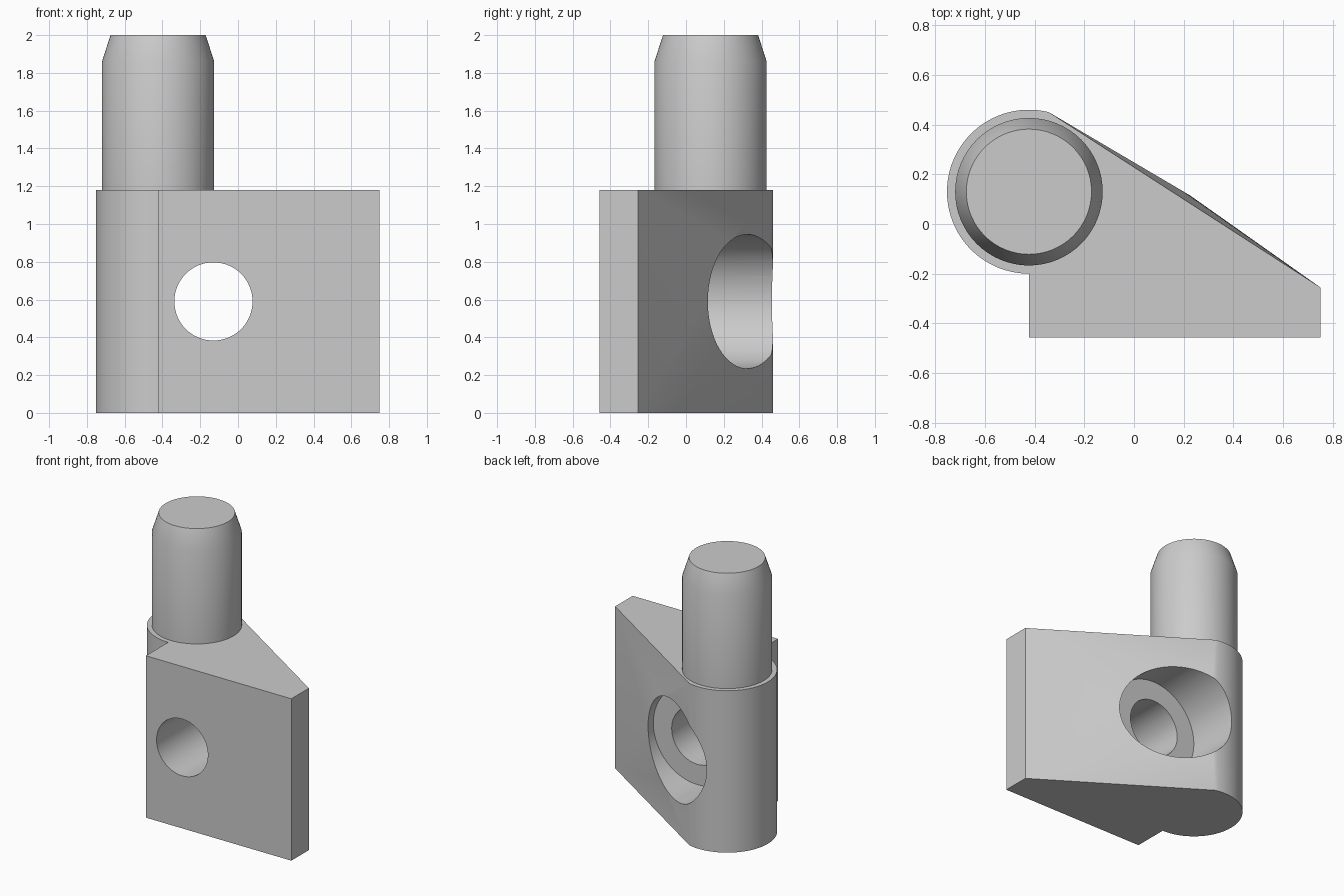
import bpy, bmesh, math
from mathutils import Matrix

if "Cube" in bpy.data.objects:
    bpy.data.objects.remove(bpy.data.objects["Cube"])

grey = bpy.data.materials.new("plain grey")
grey.use_nodes = True
colour = (0.6, 0.6, 0.6, 1)
grey.diffuse_color = colour
grey.node_tree.nodes["Principled BSDF"].inputs["Base Color"].default_value = colour

CX, CY, R = -0.423, 0.13, 0.33      # axis and radius of the round end
HEIGHT = 1.18
HOLE_X, HOLE_Z = -0.13, 0.59


def make_object(name, bm):
    bmesh.ops.recalc_face_normals(bm, faces=bm.faces)
    mesh = bpy.data.meshes.new(name)
    bm.to_mesh(mesh)
    bm.free()
    mesh.materials.append(grey)
    ob = bpy.data.objects.new(name, mesh)
    bpy.context.collection.objects.link(ob)
    return ob


def select(ob):
    bpy.ops.object.select_all(action='DESELECT')
    ob.select_set(True)
    bpy.context.view_layer.objects.active = ob


def cut_bore(target, radius, y0, y1):
    """Cut a round bore along y, then remove the cutter."""
    bm = bmesh.new()
    place = Matrix.Translation((HOLE_X, (y0 + y1) / 2, HOLE_Z)) @ Matrix.Rotation(math.pi / 2, 4, 'X')
    bmesh.ops.create_cone(bm, cap_ends=True, segments=64, radius1=radius, radius2=radius,
                          depth=y1 - y0, matrix=place)
    cutter = make_object("bore_cutter", bm)
    cutter.hide_render = True
    mod = target.modifiers.new("bore", 'BOOLEAN')
    mod.operation, mod.solver, mod.object = 'DIFFERENCE', 'EXACT', cutter
    select(target)
    bpy.ops.object.modifier_apply(modifier=mod.name)
    bpy.data.objects.remove(cutter)


# Body: round end running into a tapering wedge
start, end = math.radians(76), math.radians(270)
steps = 48
outline = []
for i in range(steps + 1):
    a = start + (end - start) * i / steps
    outline.append((CX + R * math.cos(a), CY + R * math.sin(a)))
outline += [(CX, -0.457), (0.75, -0.457), (0.75, -0.255)]
bm = bmesh.new()
base = bm.faces.new([bm.verts.new((x, y, 0)) for x, y in outline])
top = bmesh.ops.extrude_face_region(bm, geom=[base])["geom"]
bmesh.ops.translate(bm, vec=(0, 0, HEIGHT), verts=[v for v in top if isinstance(v, bmesh.types.BMVert)])
body = make_object("body", bm)

# Through hole and counterbore from the back
cut_bore(body, 0.207, -1, 1)
cut_bore(body, 0.355, 0.055, 1)

# Slight swell of the sloping wall around the counterbore rim
x0, y0 = outline[0]
slope = (-0.255 - y0) / (0.75 - x0)
bm = bmesh.new()
bm.from_mesh(body.data)
for v in bm.verts:
    on_wall = abs(v.co.y - y0 - slope * (v.co.x - x0)) < 0.002
    if on_wall and 0.01 < v.co.z < HEIGHT - 0.01:
        v.co.y += 0.056 * (v.co.x - x0)
bmesh.ops.triangulate(bm, faces=[f for f in bm.faces if len(f.verts) > 4])
bm.to_mesh(body.data)
bm.free()

# Pin with a tapered tip
bm = bmesh.new()
profile = [(0, HEIGHT), (0.297, HEIGHT), (0.297, 1.86), (0.252, 2), (0, 2)]
verts = [bm.verts.new((CX + r, CY, z)) for r, z in profile]
edges = [bm.edges.new(pair) for pair in zip(verts, verts[1:])]
bmesh.ops.spin(bm, geom=verts + edges, cent=(CX, CY, 0), axis=(0, 0, 1),
               angle=math.tau, steps=64, use_merge=True)
bmesh.ops.remove_doubles(bm, verts=bm.verts, dist=0.0005)
pin = make_object("pin", bm)

for ob in (body, pin):
    select(ob)
    bpy.ops.object.shade_smooth_by_angle(angle=math.radians(30))
